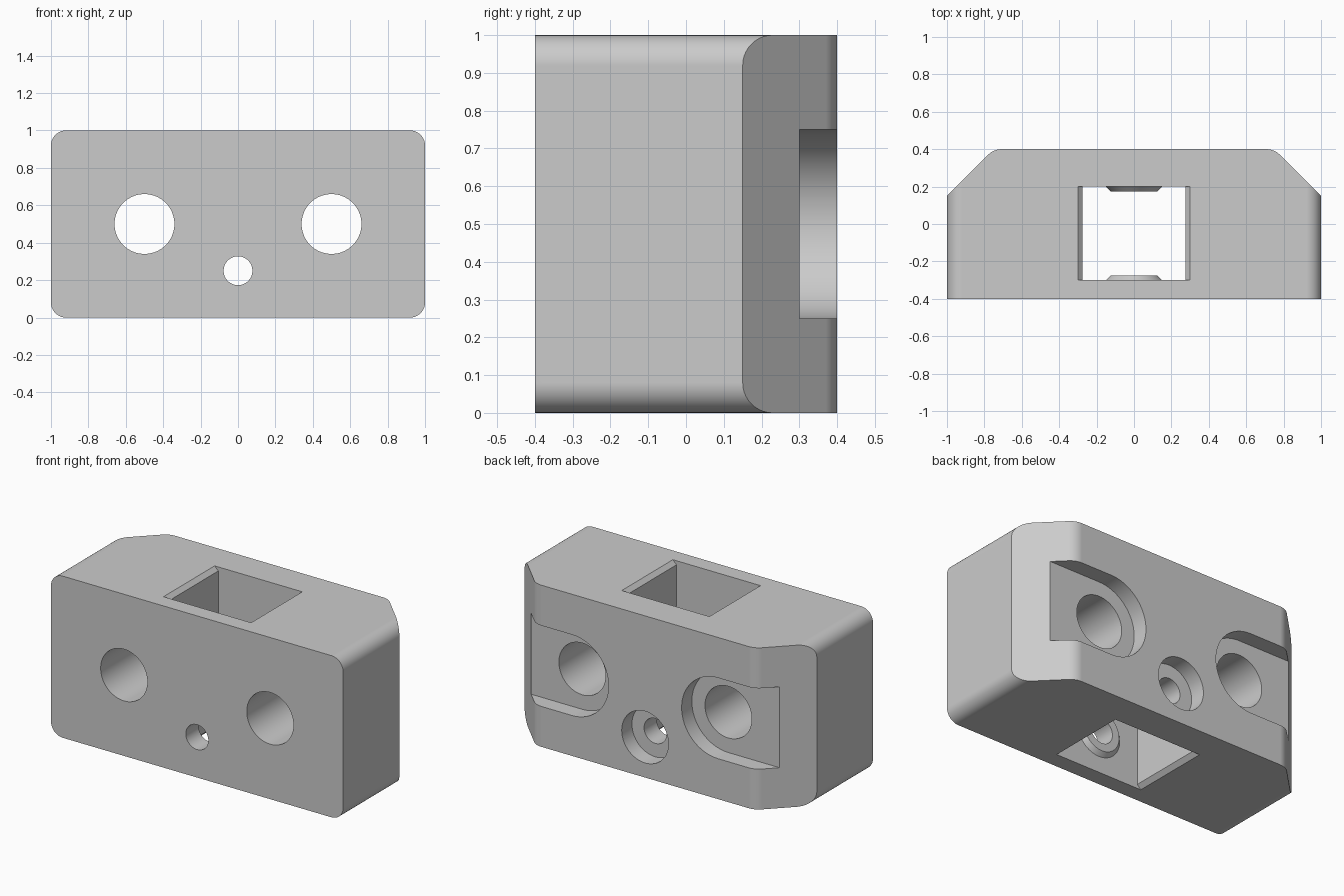
import bpy, bmesh
from math import pi, sin, cos, tan

cube = bpy.data.objects.get("Cube")
if cube:
    bpy.data.objects.remove(cube, do_unlink=True)

grey = bpy.data.materials.new("light grey")
grey.use_nodes = True
colour = (0.6, 0.6, 0.6, 1)
grey.diffuse_color = colour
grey.node_tree.nodes["Principled BSDF"].inputs["Base Color"].default_value = colour


def arc(cx, cy, r, start, end, n):
    """Points along a circular arc, both ends included."""
    return [(cx + r * cos(start + (end - start) * i / n),
             cy + r * sin(start + (end - start) * i / n)) for i in range(n + 1)]


def loft(name, sections):
    """Join equal loops of 3D points into a closed solid."""
    bm = bmesh.new()
    loops = [[bm.verts.new(p) for p in s] for s in sections]
    n = len(loops[0])
    for a, b in zip(loops, loops[1:]):
        for i in range(n):
            j = (i + 1) % n
            bm.faces.new((a[i], a[j], b[j], b[i]))
    bm.faces.new(loops[0])
    bm.faces.new(loops[-1])
    bmesh.ops.recalc_face_normals(bm, faces=bm.faces)
    mesh = bpy.data.meshes.new(name)
    bm.to_mesh(mesh)
    bm.free()
    mesh.materials.append(grey)
    ob = bpy.data.objects.new(name, mesh)
    bpy.context.collection.objects.link(ob)
    return ob


def along_y(name, profile, y0, y1):
    return loft(name, [[(x, y, z) for x, z in profile] for y in (y0, y1)])


def cone_y(name, x, z, y0, y1, r0, r1):
    """Round bar or cone lying along y."""
    return loft(name, [[(px, y, pz) for px, pz in arc(x, z, r, 0, 2 * pi, 64)[:-1]]
                       for y, r in ((y0, r0), (y1, r1))])


def combine(target, tool, operation):
    """Apply a boolean and discard the helper solid."""
    tool.hide_render = True
    mod = target.modifiers.new("cut", 'BOOLEAN')
    mod.operation, mod.object, mod.solver = operation, tool, 'EXACT'
    bpy.context.view_layer.update()
    graph = bpy.context.evaluated_depsgraph_get()
    mesh = bpy.data.meshes.new_from_object(target.evaluated_get(graph))
    target.modifiers.clear()
    target.data = mesh
    bpy.data.objects.remove(tool, do_unlink=True)


# Block: plan outline with softened rear chamfers
fillet = 0.1
setback = fillet * tan(pi / 8)
half = arc(0.75 - setback, 0.4 - fillet, fillet, pi / 4, pi / 2, 8)
plan = [(1, -0.4), (1, 0.15)] + half
plan += [(-x, y) for x, y in reversed(plan)]
block = loft("mounting_block", [[(x, y, z) for x, y in plan] for z in (0, 1)])

# Rounded long edges
r = 0.08
outline = []
for i, (cx, cz) in enumerate([(1 - r, 1 - r), (r - 1, 1 - r), (r - 1, r), (1 - r, r)]):
    outline += arc(cx, cz, r, i * pi / 2, (i + 1) * pi / 2, 10)
combine(block, along_y("rounded_outline", outline, -0.6, 0.6), 'INTERSECT')

# Vertical window with chamfered side lips
w, lip = 0.3, 0.025
side = [(w, -0.1), (w, 0), (w - lip, lip), (w - lip, 1 - lip), (w, 1), (w, 1.1)]
window = side + [(-x, z) for x, z in reversed(side)]
combine(block, along_y("window_cutter", window, -0.3, 0.2), 'DIFFERENCE')

# Conical bosses inside the window
for wall, s in ((-0.3, 1), (0.2, -1)):
    boss = cone_y("boss", 0, 0.25, wall - s * 0.02, wall + s * 0.025, 0.17, 0.125)
    combine(block, boss, 'UNION')

# Small pin hole with rear counterbore
combine(block, cone_y("pin_hole", 0, 0.25, -0.6, 0.6, 0.077, 0.077), 'DIFFERENCE')
combine(block, cone_y("counterbore", 0, 0.25, 0.3, 0.6, 0.16, 0.16), 'DIFFERENCE')

# Bolt holes and open-ended rear slots
for s in (1, -1):
    slot = [(s * x, z) for x, z in arc(0.5, 0.5, 0.25, pi / 2, 3 * pi / 2, 32)]
    slot += [(s * 1.2, 0.25), (s * 1.2, 0.75)]
    combine(block, along_y("slot_cutter", slot, 0.3, 0.6), 'DIFFERENCE')
    combine(block, cone_y("bolt_hole", s * 0.5, 0.5, -0.6, 0.6, 0.16, 0.16), 'DIFFERENCE')

# Smooth curves, crisp edges, flat large faces
bpy.ops.object.select_all(action='DESELECT')
block.select_set(True)
bpy.context.view_layer.objects.active = block
bpy.ops.object.shade_smooth_by_angle(angle=pi / 6)
weighted = block.modifiers.new("weighted_normals", 'WEIGHTED_NORMAL')
weighted.keep_sharp = True
